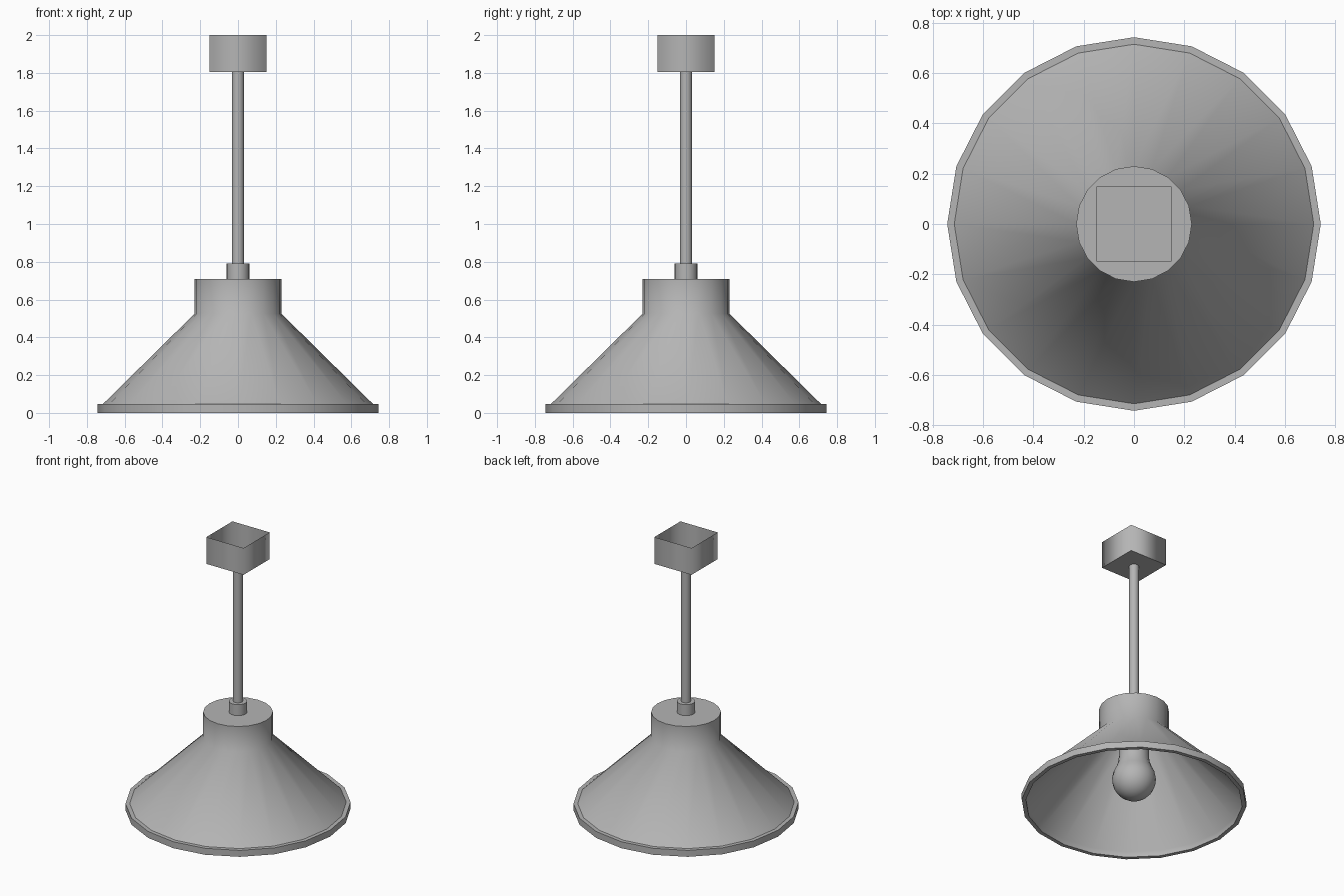
import bpy, bmesh
from math import sin, cos, pi, radians

if "Cube" in bpy.data.objects:
    bpy.data.objects.remove(bpy.data.objects["Cube"])

# Dark grey finish shared by every part
grey = bpy.data.materials.new("dark_grey")
grey.diffuse_color = (0.46, 0.46, 0.46, 1)
grey.use_nodes = True
grey.node_tree.nodes["Principled BSDF"].inputs["Base Color"].default_value = grey.diffuse_color


def lathe(name, profile, sides=20, angle=35, turn=0):
    """Spin (radius, z) points, listed bottom to top on the outside, about z."""
    bm = bmesh.new()
    rings = []
    for r, z in profile:
        if r == 0:
            rings.append([bm.verts.new((0, 0, z))] * sides)
        else:
            rings.append([bm.verts.new((r * cos(2 * pi * i / sides + turn),
                                        r * sin(2 * pi * i / sides + turn), z))
                          for i in range(sides)])
    for low, high in zip(rings, rings[1:]):
        for i in range(sides):
            j = (i + 1) % sides
            corners = list(dict.fromkeys((low[i], low[j], high[j], high[i])))
            bm.faces.new(corners)
    bmesh.ops.remove_doubles(bm, verts=bm.verts, dist=1e-5)
    mesh = bpy.data.meshes.new(name)
    bm.to_mesh(mesh)
    bm.free()
    mesh.materials.append(grey)
    obj = bpy.data.objects.new(name, mesh)
    bpy.context.collection.objects.link(obj)
    bpy.ops.object.select_all(action='DESELECT')
    obj.select_set(True)
    bpy.context.view_layer.objects.active = obj
    bpy.ops.object.shade_smooth_by_angle(angle=radians(angle))
    return obj


# Shade: flared cone with a closed cylindrical neck, open below
lathe("shade", [(0.715, 0.047), (0.23, 0.525), (0.23, 0.71), (0, 0.71)], angle=50)

# Shade lining, running smoothly down to the inside of the rim
lathe("shade_lining", [(0, 0.704), (0.225, 0.704), (0.225, 0.523),
                       (0.715, 0.04), (0.715, 0)], angle=50)

# Rim band around the bottom of the shade
lathe("shade_rim", [(0.715, 0), (0.743, 0), (0.743, 0.047), (0.715, 0.047)])

# Collar and hanging rod
lathe("collar", [(0.06, 0.71), (0.06, 0.79), (0, 0.79)])
lathe("rod", [(0.032, 0.79), (0.032, 1.805)])

# Bulb: round globe blending into a straight neck inside the shade
globe = [(0.145 * sin(a), 0.18 - 0.145 * cos(a))
         for a in (radians(122) * k / 9 for k in range(10))]
lathe("bulb", globe + [(0.105, 0.305), (0.1, 0.35), (0.1, 0.704)])

# Ceiling box: softly shaded sides and a flat bottom, open at the top
half_diagonal = 0.15 * 2 ** 0.5
lathe("ceiling_box_sides", [(half_diagonal, 1.805), (half_diagonal, 2)],
      sides=4, angle=100, turn=pi / 4)
lathe("ceiling_box_bottom", [(0, 1.805), (half_diagonal, 1.805)],
      sides=4, turn=pi / 4)
